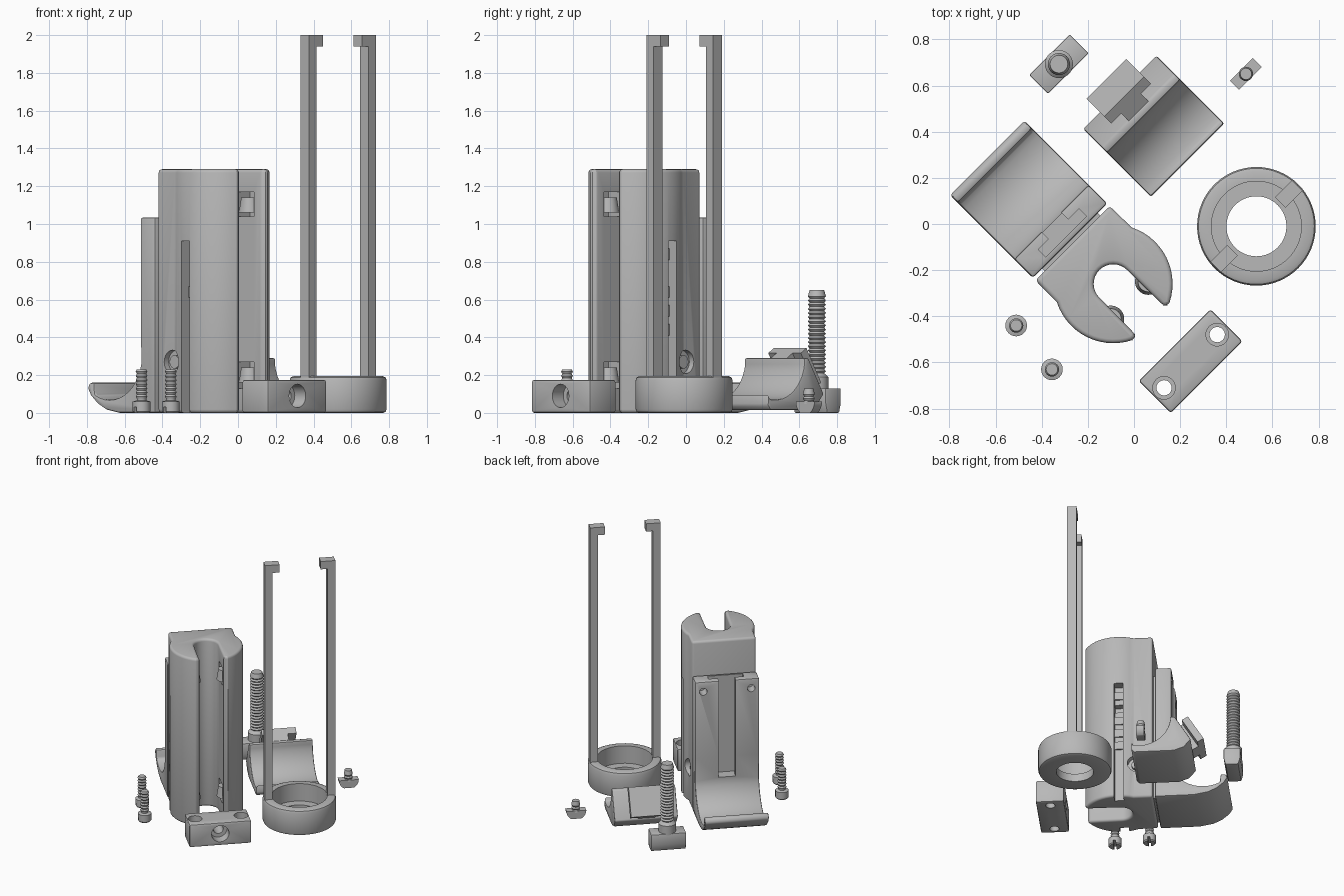
import bpy, bmesh
from math import radians, sin, cos, pi
from mathutils import Matrix, Vector

if "Cube" in bpy.data.objects:
    bpy.data.objects.remove(bpy.data.objects["Cube"], do_unlink=True)

grey = bpy.data.materials.new("plain grey")
grey.use_nodes = True
grey.diffuse_color = (0.48, 0.48, 0.48, 1)
grey.node_tree.nodes["Principled BSDF"].inputs["Base Color"].default_value = (0.48, 0.48, 0.48, 1)

# All parts are laid out on a plan turned 45 degrees about z
TURN = Matrix.Rotation(radians(45), 4, "Z")


def finish(name, bm):
    bmesh.ops.recalc_face_normals(bm, faces=bm.faces)
    bm.transform(TURN)
    mesh = bpy.data.meshes.new(name)
    bm.to_mesh(mesh)
    bm.free()
    mesh.materials.append(grey)
    ob = bpy.data.objects.new(name, mesh)
    bpy.context.collection.objects.link(ob)
    return ob


def prism(name, pts, low, high, axis="z"):
    """Extrude an outline: (u, v) along z, or (v, z) along u."""
    bm = bmesh.new()
    place = (lambda p, h: (p[0], p[1], h)) if axis == "z" else (lambda p, h: (h, p[0], p[1]))
    a = [bm.verts.new(place(p, low)) for p in pts]
    b = [bm.verts.new(place(p, high)) for p in pts]
    bm.faces.new(a)
    bm.faces.new(b[::-1])
    for i in range(len(pts)):
        j = (i + 1) % len(pts)
        bm.faces.new((a[i], a[j], b[j], b[i]))
    return finish(name, bm)


def box(name, u, v, z):
    return prism(name, [(u[0], v[0]), (u[1], v[0]), (u[1], v[1]), (u[0], v[1])], *z)


def rod(name, centre, radius, length, axis="z", top=None):
    bm = bmesh.new()
    bmesh.ops.create_cone(bm, cap_ends=True, segments=32, radius1=radius,
                          radius2=radius if top is None else top, depth=length)
    spin = {"z": Matrix(), "u": Matrix.Rotation(pi / 2, 4, "Y"), "v": Matrix.Rotation(pi / 2, 4, "X")}
    bm.transform(Matrix.Translation(centre) @ spin[axis])
    return finish(name, bm)


def lathe(name, profile, centre, segments=32, closed=False):
    bm = bmesh.new()
    pts = profile + profile[:1] if closed else profile
    verts = [bm.verts.new((r, 0, z)) for r, z in pts]
    edges = [bm.edges.new(pair) for pair in zip(verts, verts[1:])]
    bmesh.ops.spin(bm, geom=verts + edges, axis=(0, 0, 1), cent=(0, 0, 0),
                   angle=2 * pi, steps=segments, use_duplicate=False)
    bmesh.ops.remove_doubles(bm, verts=bm.verts, dist=0.0001)
    bm.transform(Matrix.Translation(centre))
    return finish(name, bm)


def apply(ob, mod):
    bpy.context.view_layer.objects.active = ob
    bpy.ops.object.modifier_apply(modifier=mod.name)


def bevel(ob, width, segments=3):
    mod = ob.modifiers.new("bevel", "BEVEL")
    mod.width, mod.segments, mod.use_clamp_overlap = width, segments, False
    mod.limit_method, mod.angle_limit = "ANGLE", radians(40)
    apply(ob, mod)


def cut(ob, *cutters):
    for c in cutters:
        mod = ob.modifiers.new("cut", "BOOLEAN")
        mod.operation, mod.object, mod.solver = "DIFFERENCE", c, "EXACT"
        apply(ob, mod)
        bpy.data.objects.remove(c, do_unlink=True)


def arc(radius, start, end, n, centre=(0, 0)):
    angles = [radians(start + (end - start) * i / n) for i in range(n + 1)]
    return [(centre[0] + radius * cos(a), centre[1] + radius * sin(a)) for a in angles]


def thread(radius, low, high, pitch=0.022):
    pts, z = [], low
    while z < high - pitch:
        pts += [(radius * 0.8, z), (radius, z + pitch / 2)]
        z += pitch
    return pts + [(radius * 0.8, high), (0, high)]


# Tall body with an open front channel
CU, CV = -0.247, -0.12
half = [(0.228, 0.25)] + arc(0.257, 27, -64, 14) + [(0.098, -0.232), (0.087, -0.22)] + arc(0.085, 0, 90, 8)
outline = half + [(-u, v) for u, v in half[-2::-1]]
body = prism("body", [(CU + u, CV + v) for u, v in outline], 0, 1.29)
bevel(body, 0.018)
for s in (-1, 1):
    def side(a, b):
        return sorted((CU + s * a, CU + s * b))
    groove = box("groove", side(0.19, 0.3), (CV - 0.02, CV + 0.045), (-0.1, 0.91))
    notches = [box("notch", side(0.14, 0.2), (CV - 0.02, CV + 0.045), (z, z + 0.06))
               for z in (0.41, 0.51, 0.61, 0.71, 0.81)]
    pockets = [box("pocket", side(0.06, 0.175), (CV - 0.16, CV - 0.04), z)
               for z in ((0.13, 0.27), (1.04, 1.17))]
    hole = rod("hole", (CU + s * 0.23, CV + 0.135, 0.27), 0.062, 0.07, "u")
    cut(body, groove, hole, *notches, *pockets)
    rod("side_screw", (CU + s * 0.2, CV + 0.135, 0.27), 0.035, 0.03, "u")
    for z in (0.2, 1.1):
        rod("channel_roller", (CU + s * 0.115, CV - 0.1, z), 0.058, 0.08, top=0.045)

# Fixed jaw: upright plate with a curved foot and a T slot
foot = [(0.145, 0), (0.42, 0), (0.52, 0.018), (0.58, 0.048), (0.63, 0.09), (0.655, 0.13), (0.64, 0.16), (0.605, 0.16)]
foot += arc(0.24, -45, -170, 14, (0.49, 0.31))[2:] + [(0.26, 0.45), (0.26, 1.035), (0.145, 1.035)]
jaw = prism("fixed_jaw", foot, CU - 0.228, CU + 0.228, "u")
bevel(jaw, 0.012, 2)
cut(jaw, box("slot_neck", (CU - 0.06, CU + 0.06), (0.2, 0.4), (0.29, 1.2)),
    box("slot_head", (CU - 0.125, CU + 0.125), (0.17, 0.215), (0.29, 1.2)),
    *[rod("hole", (CU + s * 0.17, 0.26, 0.96), 0.027, 0.16, "v") for s in (-1, 1)])
box("jaw_joint", (CU - 0.17, CU + 0.17), (0.12, 0.15), (0.02, 1.0))

# Loose jaw: concave block with a T tongue on its sloping back
MU = 0.36
block = [(0.05, 0.015), (0.33, 0.015), (0.4, 0.04), (0.45, 0.1), (0.335, 0.29), (0.3, 0.29)]
block += arc(0.22, 0, -100, 12, (0.085, 0.29))[1:] + [(0.035, 0.1), (0.03, 0.04)]
loose = prism("loose_jaw", block, MU - 0.225, MU + 0.225, "u")
bevel(loose, 0.01, 2)
top, low, out = Vector((0.335, 0.29)), Vector((0.445, 0.108)), Vector((0.85, 0.53))
for name, wide, a, b in (("tongue_neck", 0.06, -0.02, 0.06), ("tongue_head", 0.122, 0.05, 0.1)):
    pts = [top + out * a, low + out * a, low + out * b, top + out * b]
    prism(name, pts, MU - wide, MU + wide, "u")

# Ring with a stepped bore and two hooked arms
RU, RV = 0.368, -0.382
ring = [(0.13, 0), (0.237, 0), (0.251, 0.006), (0.257, 0.02), (0.257, 0.172), (0.251, 0.188),
        (0.237, 0.194), (0.195, 0.194), (0.195, 0.06), (0.13, 0.06)]
lathe("ring", ring, (RU, RV, 0), 64, closed=True)
for s in (-1, 1):
    v = (RV - 0.0325, RV + 0.0325)
    box("ring_arm", sorted((RU + s * 0.195, RU + s * 0.25)), v, (0.06, 2))
    box("arm_hook", sorted((RU + s * 0.146, RU + s * 0.2)), v, (1.94, 2))

# Clamp bar with two upright holes and one cross hole
bar = box("clamp_bar", (CU - 0.22, CU + 0.22), (-0.692, -0.495), (0, 0.175))
bevel(bar, 0.012, 2)
for s in (-1, 1):
    cut(bar, rod("hole", (CU + s * 0.163, -0.594, 0.1), 0.033, 0.4),
        rod("counterbore", (CU + s * 0.163, -0.594, 0.18), 0.049, 0.1))
cut(bar, rod("cross_hole", (CU, -0.69, 0.09), 0.062, 0.16, "v"),
    rod("cross_bore", (CU, -0.594, 0.09), 0.035, 0.4, "v"))

# Two slotted screws standing on their heads
for u, v in ((-0.672, 0.05), (-0.697, -0.194)):
    screw = lathe("screw", [(0, 0), (0.04, 0), (0.047, 0.008), (0.047, 0.06), (0.025, 0.066)]
                  + thread(0.031, 0.075, 0.23), (u, v, 0), 24)
    cut(screw, box("slot", (u - 0.1, u + 0.1), (v - 0.009, v + 0.009), (-0.1, 0.03)))

# Long bolt on a rectangular foot
BU, BV = 0.26, 0.72
bolt_head = prism("bolt_head", [(BV - 0.045, 0), (BV + 0.045, 0), (BV + 0.058, 0.05),
                                (BV + 0.058, 0.13), (BV - 0.058, 0.13), (BV - 0.058, 0.05)],
                  BU - 0.124, BU + 0.124, "u")
bevel(bolt_head, 0.006, 2)
lathe("bolt_shaft", [(0, 0.12), (0.061, 0.12), (0.061, 0.19), (0.05, 0.2)]
      + thread(0.048, 0.21, 0.65), (BU, BV, 0), 24)

# Small round-backed nut with a stub
NU, NV = 0.803, 0.117
nut = box("small_nut", (NU - 0.07, NU + 0.07), (NV - 0.028, NV + 0.028), (0, 0.06))
for s in (-1, 1):
    end = box("corner", sorted((NU + s * 0.03, NU + s * 0.12)), (NV - 0.1, NV + 0.1), (-0.1, 0.1))
    keep = rod("round", (NU, NV, 0.06), 0.07, 0.3, "v")
    cut(end, keep)
    cut(nut, end)
lathe("nut_stub", [(0, 0.05), (0.03, 0.05)] + thread(0.031, 0.065, 0.13), (NU, NV, 0), 24)

# Smooth shading with sharp edges kept
for ob in bpy.context.collection.objects:
    if ob.type == "MESH" and ob.data.materials and ob.data.materials[0] == grey:
        bpy.ops.object.select_all(action="DESELECT")
        ob.select_set(True)
        bpy.context.view_layer.objects.active = ob
        bpy.ops.object.shade_smooth_by_angle(angle=radians(35))
